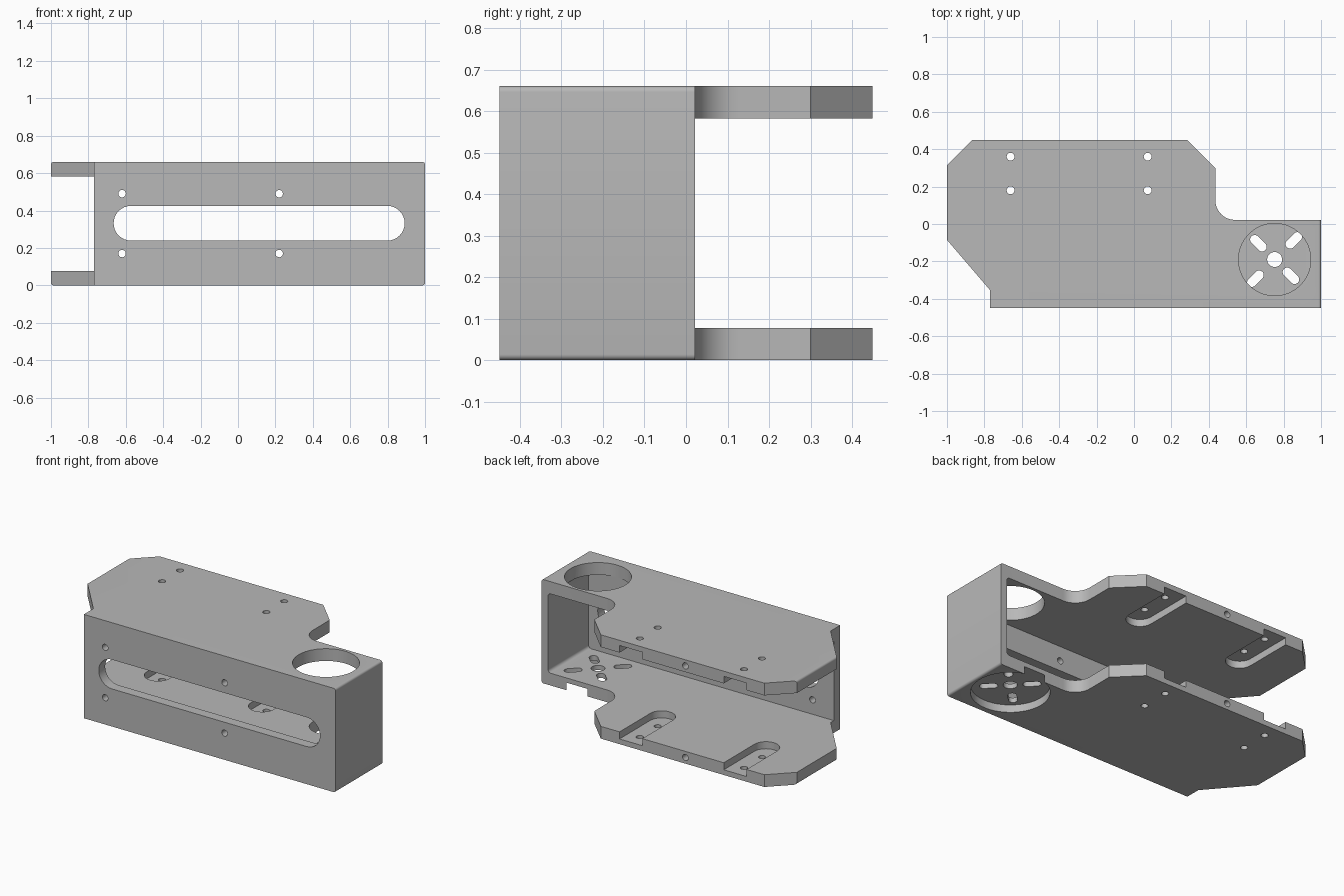
import bpy
import bmesh
from math import cos, sin, pi
from mathutils import Vector

old = bpy.data.objects.get("Cube")
if old:
    bpy.data.objects.remove(old, do_unlink=True)

HEIGHT, PLATE = 0.66, 0.078
BACK = 0.449
POCKET = 0.045

metal = bpy.data.materials.new("plain grey metal")
metal.use_nodes = True
grey = (0.48, 0.48, 0.48, 1)
metal.diffuse_color = grey
metal.node_tree.nodes["Principled BSDF"].inputs["Base Color"].default_value = grey


def prism(name, points, lo, hi, axis="z", rounded=None, radius=0.0):
    """Extrude a 2D outline along an axis; optionally round chosen edges."""
    place = {"z": lambda a, b, t: (a, b, t), "y": lambda a, b, t: (a, t, b)}[axis]
    bm = bmesh.new()
    face = bm.faces.new([bm.verts.new(place(a, b, lo)) for a, b in points])
    ext = bmesh.ops.extrude_face_region(bm, geom=[face])
    shift = Vector(place(0, 0, hi - lo))
    bmesh.ops.translate(bm, vec=shift,
                        verts=[v for v in ext["geom"] if isinstance(v, bmesh.types.BMVert)])
    if rounded:
        edges = [e for e in bm.edges if rounded(*[v.co for v in e.verts])]
        bmesh.ops.bevel(bm, geom=edges, offset=radius, segments=5,
                        profile=0.5, affect="EDGES")
    bmesh.ops.recalc_face_normals(bm, faces=bm.faces)
    mesh = bpy.data.meshes.new(name)
    bm.to_mesh(mesh)
    bm.free()
    obj = bpy.data.objects.new(name, mesh)
    obj.data.materials.append(metal)
    bpy.context.collection.objects.link(obj)
    return obj


def arc(cx, cy, r, start, end, n):
    return [(cx + r * cos(start + (end - start) * i / n),
             cy + r * sin(start + (end - start) * i / n)) for i in range(n + 1)]


def circle(cx, cy, r, n=32):
    return arc(cx, cy, r, 0, 2 * pi, n)[:-1]


def capsule(cx, cy, length, r, angle, n=16):
    """Round-ended slot outline; length is between the end centres."""
    dx, dy = cos(angle) * length / 2, sin(angle) * length / 2
    return (arc(cx + dx, cy + dy, r, angle - pi / 2, angle + pi / 2, n)
            + arc(cx - dx, cy - dy, r, angle + pi / 2, angle + 3 * pi / 2, n))


def box(x0, x1, y0, y1):
    return [(x0, y0), (x1, y0), (x1, y1), (x0, y1)]


# Body outline, with a concave fillet where the arm meets the wide plate
outline = [(-0.77, -BACK), (1, -BACK), (1, 0.022)]
outline += arc(0.54, 0.127, 0.105, -pi / 2, -pi, 12)
outline += [(0.435, 0.30), (0.285, BACK), (-0.865, BACK),
            (-1, 0.315), (-1, -0.085), (-0.77, -0.353)]


def end_edge(a, b):
    return abs(a.z - b.z) < 1e-4 and abs(a.x - b.x) < 1e-4 and abs(a.x) > 0.99


body = prism("bracket_body", outline, 0, HEIGHT, rounded=end_edge, radius=0.014)
cutters = []


def cut(*args, **kw):
    cutters.append(prism("cutter", *args, **kw))


# Hollow between the two plates, leaving a front wall and an end wall
cut(box(-1.5, 0.955, -0.385, 1), PLATE, HEIGHT - PLATE,
    rounded=lambda a, b: a.x > 0.9 and b.x > 0.9 and abs(a.z - b.z) < 1e-4, radius=0.02)

# Long window and screw holes in the front wall
cut(capsule(0.113, 0.332, 1.37, 0.093, 0), -0.6, -0.3, axis="y")
for x in (-0.62, 0.22):
    for z in (0.17, 0.49):
        cut(circle(x, z, 0.02, 20), -0.6, -0.3, axis="y")

# Screw holes through both plates and round-ended pockets on their inner faces
for x in (-0.66, 0.073):
    for y in (0.18, 0.36):
        cut(circle(x, y, 0.021, 20), -0.1, HEIGHT + 0.1)
    cut(capsule(x, 0.5, 0.72, 0.08, pi / 2), PLATE - POCKET, HEIGHT - PLATE + POCKET)

# Blind screw holes in the back edge of each plate
for z in (PLATE / 2, HEIGHT - PLATE / 2):
    cut(circle(-0.31, z, 0.02, 20), 0.25, 0.6, axis="y")

# Round opening above, shallow round recess underneath, and mounting slots
HX, HY = 0.752, -0.19
cut(circle(HX, HY, 0.193, 64), 0.4, 0.9)
cut(circle(HX, HY, 0.225, 64), -0.2, 0.048)
cut(circle(HX, HY, 0.04), -0.1, 0.2)
for i in range(4):
    a = pi / 4 + i * pi / 2
    reach = 0.145 if i % 2 == 0 else 0.123
    cut(capsule(HX + reach * cos(a), HY + reach * sin(a), 0.055, 0.025, a, 10), -0.1, 0.2)

# Apply every cut, then remove the cutters
for c in cutters:
    mod = body.modifiers.new("cut", "BOOLEAN")
    mod.operation = "DIFFERENCE"
    mod.solver = "EXACT"
    mod.object = c
    c.hide_render = True
bpy.context.view_layer.update()
evaluated = body.evaluated_get(bpy.context.evaluated_depsgraph_get())
result = bpy.data.meshes.new_from_object(evaluated)
body.modifiers.clear()
body.data = result
for c in cutters:
    bpy.data.objects.remove(c, do_unlink=True)

# Smooth the round walls, keep machined edges crisp
bpy.ops.object.select_all(action="DESELECT")
body.select_set(True)
bpy.context.view_layer.objects.active = body
bpy.ops.object.shade_smooth_by_angle(angle=pi / 6)
